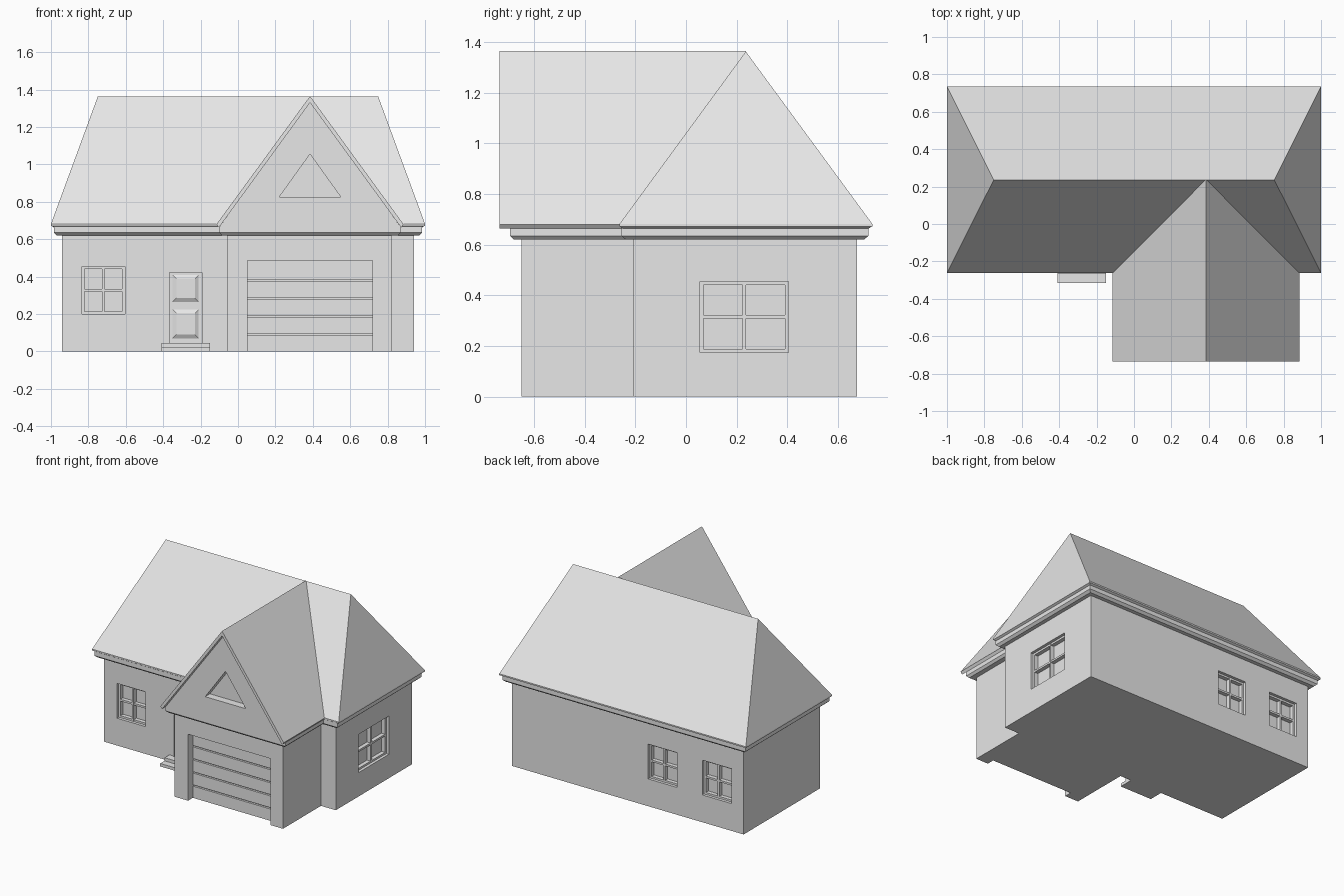
import bpy, bmesh

cube = bpy.data.objects.get("Cube")
if cube:
    bpy.data.objects.remove(cube, do_unlink=True)

grey = bpy.data.materials.new("plain_grey")
grey.use_nodes = True
grey.diffuse_color = (0.8, 0.8, 0.8, 1)
grey.node_tree.nodes["Principled BSDF"].inputs["Base Color"].default_value = (0.8, 0.8, 0.8, 1)


def finish(name, bm):
    bmesh.ops.remove_doubles(bm, verts=bm.verts, dist=0.0001)
    bmesh.ops.recalc_face_normals(bm, faces=bm.faces)
    mesh = bpy.data.meshes.new(name)
    bm.to_mesh(mesh)
    bm.free()
    mesh.materials.append(grey)
    obj = bpy.data.objects.new(name, mesh)
    bpy.context.collection.objects.link(obj)
    return obj


def bridge(bm, rings):
    """Skin between successive rings of vertices and cap both ends."""
    n = len(rings[0])
    for a, b in zip(rings, rings[1:]):
        for i in range(n):
            j = (i + 1) % n
            bm.faces.new((a[i], a[j], b[j], b[i]))
    bm.faces.new(rings[0])
    bm.faces.new(rings[-1])


def loft(name, sections, upright=False):
    """Stacked rectangles (x0, x1, y0, y1, z); upright stacks them towards the front."""
    bm = bmesh.new()
    rings = []
    for x0, x1, y0, y1, z in sections:
        pts = [(x0, y0), (x1, y0), (x1, y1), (x0, y1)]
        rings.append([bm.verts.new((x, -z, y) if upright else (x, y, z)) for x, y in pts])
    bridge(bm, rings)
    return finish(name, bm)


def box(name, x, y, z):
    return loft(name, [(*sorted(x), *sorted(y), h) for h in sorted(z)])


def prism(name, profile, y0, y1):
    """Extrude an (x, z) outline along y."""
    bm = bmesh.new()
    bridge(bm, [[bm.verts.new((x, y, z)) for x, z in profile] for y in (y0, y1)])
    return finish(name, bm)


def cut(target, cutters):
    for c in cutters:
        mod = target.modifiers.new("cut", "BOOLEAN")
        mod.operation = "DIFFERENCE"
        mod.solver = "EXACT"
        mod.object = c
    bpy.context.view_layer.update()
    graph = bpy.context.evaluated_depsgraph_get()
    mesh = bpy.data.meshes.new_from_object(target.evaluated_get(graph))
    target.modifiers.clear()
    target.data = mesh
    for c in cutters:
        bpy.data.objects.remove(c, do_unlink=True)


def wall_box(name, wall, u, depth, z):
    """Box on a wall (axis, position, inward sign); depth is measured inwards."""
    axis, pos, inward = wall
    d = [pos + inward * v for v in depth]
    return box(name, u, d, z) if axis == "y" else box(name, d, u, z)


FRONT, BACK, SIDE = ("y", -0.21, 1), ("y", 0.675, -1), ("x", 0.94, -1)
cutters = []


def window(name, wall, u0, u1, z0, z1):
    cutters.append(wall_box("cutter", wall, (u0, u1), (-0.05, 0.05), (z0, z1)))
    t, um, zm = 0.014, (u0 + u1) / 2, (z0 + z1) / 2
    # jambs and centre post, then rails
    for i, u in enumerate((u0 + t / 2, um, u1 - t / 2)):
        wall_box(f"{name}_post_{i}", wall, (u - t / 2, u + t / 2), (0.02, 0.052), (z0, z1))
    for i, z in enumerate((z0 + t / 2, zm, z1 - t / 2)):
        wall_box(f"{name}_rail_{i}", wall, (u0, u1), (0.021, 0.052), (z - t / 2, z + t / 2))


# Walls
main_walls = box("main_walls", (-0.94, 0.94), (-0.21, 0.675), (0, 0.64))
wing_walls = box("garage_walls", (-0.06, 0.82), (-0.65, -0.2), (0, 0.64))

# Windows
window("front_window", FRONT, -0.835, -0.605, 0.2, 0.455)
window("back_window_outer", BACK, -0.84, -0.605, 0.2, 0.455)
window("back_window_inner", BACK, -0.4, -0.165, 0.2, 0.455)
window("side_window", SIDE, 0.055, 0.405, 0.175, 0.455)

# Front door: recess, frame strips and raised panels
cutters.append(box("cutter", (-0.375, -0.185), (-0.3, -0.185), (0.045, 0.43)))
cut(main_walls, cutters)
for i, x in enumerate((-0.375, -0.193)):
    box(f"door_jamb_{i}", (x, x + 0.008), (-0.215, -0.18), (0.045, 0.43))
box("door_head", (-0.375, -0.185), (-0.215, -0.18), (0.422, 0.43))
for i, (z0, z1) in enumerate(((0.07, 0.225), (0.265, 0.41))):
    loft(f"door_panel_{i}", [(-0.35, -0.21, z0, z1, 0.18),
                             (-0.35, -0.21, z0, z1, 0.186),
                             (-0.33, -0.23, z0 + 0.02, z1 - 0.02, 0.198)], upright=True)

# Doorstep
box("lower_step", (-0.41, -0.15), (-0.315, -0.2), (0, 0.022))
box("upper_step", (-0.41, -0.15), (-0.265, -0.2), (0.022, 0.045))

# Garage opening and its sectional door
cut(wing_walls, [box("cutter", (0.05, 0.72), (-0.75, -0.58), (-0.1, 0.487))])
for i in range(5):
    z = i * 0.096
    top = 0.487 if i == 4 else z + 0.086
    box(f"garage_door_panel_{i}", (0.05, 0.72), (-0.595, -0.575), (z, top))

# Cornice under the main eaves
loft("main_cornice", [(-0.968, 0.968, -0.238, 0.703, 0.62),
                      (-0.985, 0.985, -0.255, 0.72, 0.635),
                      (-0.985, 0.985, -0.255, 0.72, 0.668)])
loft("garage_cornice", [(-0.085, 0.855, -0.68, 0, 0.62),
                        (-0.1, 0.87, -0.695, 0, 0.635)])

# Gable wall with a recessed triangular vent
gable = prism("gable_wall", [(-0.1, 0.635), (0.87, 0.635), (0.87, 0.665),
                             (0.385, 1.335), (-0.1, 0.665)], -0.695, 0)
cut(gable, [prism("cutter", [(0.22, 0.825), (0.55, 0.825), (0.385, 1.055)], -0.8, -0.64)])

# Hipped main roof and the gabled roof crossing it
loft("main_roof", [(-0.985, 0.985, -0.25, 0.72, 0.664),
                   (-1, 1, -0.262, 0.735, 0.672),
                   (-1, 1, -0.262, 0.735, 0.682),
                   (-0.75, 0.75, 0.236, 0.236, 1.362)])
prism("garage_roof", [(-0.115, 0.68), (0.385, 1.365), (0.885, 0.68),
                      (0.872, 0.663), (0.385, 1.33), (-0.102, 0.663)], -0.735, 0.236)
